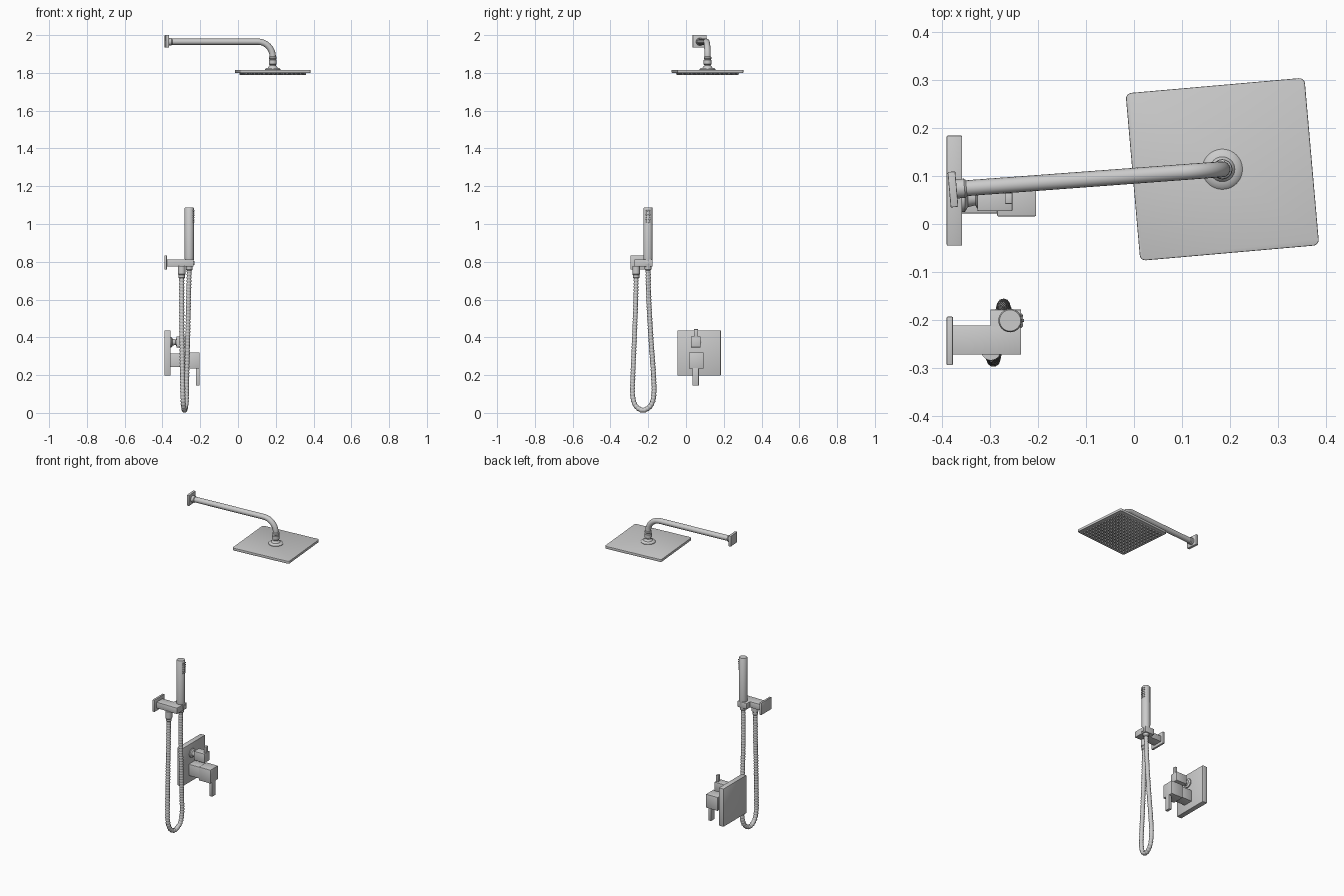
import bpy, bmesh, math
from mathutils import Vector, Matrix

if "Cube" in bpy.data.objects:
    bpy.data.objects.remove(bpy.data.objects["Cube"])

TILT = math.radians(5)


def finish(name, bm, smooth=True):
    bmesh.ops.recalc_face_normals(bm, faces=bm.faces)
    me = bpy.data.meshes.new(name)
    bm.to_mesh(me)
    bm.free()
    ob = bpy.data.objects.new(name, me)
    bpy.context.collection.objects.link(ob)
    if smooth:
        bpy.ops.object.select_all(action='DESELECT')
        ob.select_set(True)
        bpy.context.view_layer.objects.active = ob
        bpy.ops.object.shade_smooth_by_angle(angle=math.radians(35))
    return ob


def box(name, x, y, z, rot=0, corner=0, edge=0.002):
    """Box from ranges; corner rounds the upright edges, edge softens the rest."""
    bm = bmesh.new()
    size = Vector((x[1] - x[0], y[1] - y[0], z[1] - z[0]))
    bmesh.ops.create_cube(bm, size=1, matrix=Matrix.Diagonal((*size, 1)))
    if corner:
        up = [e for e in bm.edges if abs(e.verts[0].co.z - e.verts[1].co.z) > 1e-5]
        bmesh.ops.bevel(bm, geom=up, offset=corner, segments=5, profile=0.5, affect='EDGES')
    if edge:
        sharp = [e for e in bm.edges if e.calc_face_angle(0) > 0.8]
        bmesh.ops.bevel(bm, geom=sharp, offset=edge, segments=2, profile=0.5, affect='EDGES')
    ob = finish(name, bm)
    ob.location = (sum(x) / 2, sum(y) / 2, sum(z) / 2)
    ob.rotation_euler.z = rot
    return ob


def lathe(name, profile, loc, axis='Z', rot=0, sides=32):
    """Spin (radius, height) points; axis X lays the height along +x."""
    bm = bmesh.new()
    rings = []
    for r, h in profile:
        rings.append([bm.verts.new((r * math.cos(2 * math.pi * i / sides),
                                    r * math.sin(2 * math.pi * i / sides), h))
                      for i in range(sides)])
    for a, b in zip(rings, rings[1:]):
        for i in range(sides):
            j = (i + 1) % sides
            bm.faces.new((a[i], a[j], b[j], b[i]))
    bm.faces.new(rings[0][::-1])
    bm.faces.new(rings[-1])
    ob = finish(name, bm)
    ob.location = loc
    ob.rotation_euler = (0, math.pi / 2 if axis == 'X' else 0, rot)
    return ob


def tube(name, pts, radius, radii=None, res=6):
    cu = bpy.data.curves.new(name, 'CURVE')
    cu.dimensions = '3D'
    cu.bevel_depth = radius
    cu.bevel_resolution = res
    cu.use_fill_caps = True
    sp = cu.splines.new('POLY')
    sp.points.add(len(pts) - 1)
    for i, p in enumerate(pts):
        sp.points[i].co = (*p, 1)
        sp.points[i].radius = radii[i] if radii else 1
    ob = bpy.data.objects.new(name, cu)
    bpy.context.collection.objects.link(ob)
    bpy.ops.object.select_all(action='DESELECT')
    ob.select_set(True)
    bpy.context.view_layer.objects.active = ob
    bpy.ops.object.convert(target='MESH')
    bpy.ops.object.shade_smooth_by_angle(angle=math.radians(50))
    return ob


def catmull(ctrl, step):
    """Smooth path through the control points, resampled at even spacing."""
    c = [Vector(p) for p in ctrl]
    c = [2 * c[0] - c[1]] + c + [2 * c[-1] - c[-2]]
    fine = []
    for p0, p1, p2, p3 in zip(c, c[1:], c[2:], c[3:]):
        for k in range(60):
            t = k / 60
            fine.append(0.5 * (2 * p1 + (p2 - p0) * t + (2 * p0 - 5 * p1 + 4 * p2 - p3) * t * t
                               + (3 * p1 - p0 - 3 * p2 + p3) * t ** 3))
    fine.append(c[-2])
    out, need = [fine[0]], step
    for a, b in zip(fine, fine[1:]):
        d, pos = (b - a).length, 0
        while d - pos >= need:
            pos += need
            out.append(a.lerp(b, pos / d))
            need = step
        need -= d - pos
    return out


# Rain shower head
HX, HY = 0.184, 0.114
box("rain_head_plate", (HX - .187, HX + .187), (HY - .175, HY + .175), (1.80, 1.816),
    rot=TILT, corner=.012)
bm = bmesh.new()
for i in range(14):
    for j in range(13):
        m = Matrix.Translation(((i - 6.5) * .0245, (j - 6) * .0245, -.004))
        bmesh.ops.create_cone(bm, cap_ends=True, segments=10, radius1=.004, radius2=.006,
                              depth=.012, matrix=m)
nozzles = finish("rain_head_nozzles", bm)
nozzles.location = (HX, HY, 1.80)
nozzles.rotation_euler.z = TILT
lathe("rain_head_collar", [(.042, 1.814), (.042, 1.819), (.036, 1.825), (.026, 1.827), (.022, 1.834),
                           (.017, 1.838), (.017, 1.842), (.021, 1.846), (.021, 1.868), (.017, 1.872),
                           (.020, 1.875), (.020, 1.885), (.016, 1.888)], (HX, HY, 0))

# Shower arm with wall flange
start, end = Vector((-.37, .073, 1.965)), Vector((HX, HY, 1.965))
d = (end - start).normalized()
BEND = .08
path = [start]
for k in range(13):
    a = math.pi / 2 * k / 12
    path.append(end - d * BEND * (1 - math.sin(a)) + Vector((0, 0, -BEND * (1 - math.cos(a)))))
path.append(Vector((HX, HY, 1.87)))
tube("shower_arm", path, .0165)
box("arm_flange", (-.385, -.369), (.035, .109), (1.934, 2.0), rot=TILT)
lathe("arm_flange_neck", [(.020, 0), (.020, .022), (.017, .026)], start - d * .005, 'X', TILT)

# Hand shower holder
box("holder_wall_plate", (-.39, -.377), (-.294, -.193), (.758, .834))
box("holder_bar", (-.38, -.235), (-.272, -.211), (.775, .813))
box("wand_cradle", (-.299, -.235), (-.272, -.178), (.775, .813))
box("cradle_button", (-.238, -.231), (-.214, -.190), (.783, .805))
lathe("hose_outlet", [(.014, .712), (.017, .716), (.017, .73), (.020, .734), (.020, .778)],
      (-.298, -.264, 0))

# Hand shower wand
WX, WY = -.258, -.201
lathe("hand_shower_wand", [(.014, .755), (.018, .76), (.018, .776), (.023, .79), (.0245, .83),
                           (.0245, 1.083), (.022, 1.087)], (WX, WY, 0))
bm = bmesh.new()
for i in range(6):
    for j in range(3):
        a = (j - 1) * .45
        m = (Matrix.Translation((WX, WY, 1.01 + i * .012)) @ Matrix.Rotation(a, 4, 'Z')
             @ Matrix.Translation((.025, 0, 0)) @ Matrix.Rotation(math.pi / 2, 4, 'Y'))
        bmesh.ops.create_cone(bm, cap_ends=True, segments=10, radius1=.004, radius2=.003,
                              depth=.007, matrix=m)
finish("wand_nozzles", bm)

# Ribbed hose loop
loop = catmull([(-.298, -.264, .72), (-.298, -.266, .6), (-.297, -.273, .4), (-.294, -.281, .2),
                (-.292, -.283, .1), (-.289, -.268, .04), (-.283, -.228, .014), (-.276, -.186, .04),
                (-.272, -.170, .1), (-.271, -.172, .2), (-.266, -.186, .4), (-.262, -.197, .6),
                (WX, WY, .765)], .0042)
tube("hose", loop, .0138, [1 if i % 4 < 2 else .86 for i in range(len(loop))], res=3)

# Mixer valve
box("valve_plate", (-.39, -.358), (-.045, .184), (.198, .437))
box("mixer_body", (-.36, -.28), (.022, .085), (.243, .315))
box("mixer_handle", (-.285, -.204), (.016, .092), (.235, .32))
box("mixer_lever", (-.222, -.204), (.034, .068), (.145, .25))

# Diverter knob
lathe("diverter_stem", [(.028, 0), (.028, .008), (.018, .014), (.014, .03), (.021, .033),
                        (.021, .045)], (-.36, .053, .374), 'X')
box("diverter_knob", (-.326, -.253), (.027, .078), (.347, .404))
box("diverter_lever", (-.269, -.253), (.042, .064), (.39, .443))
